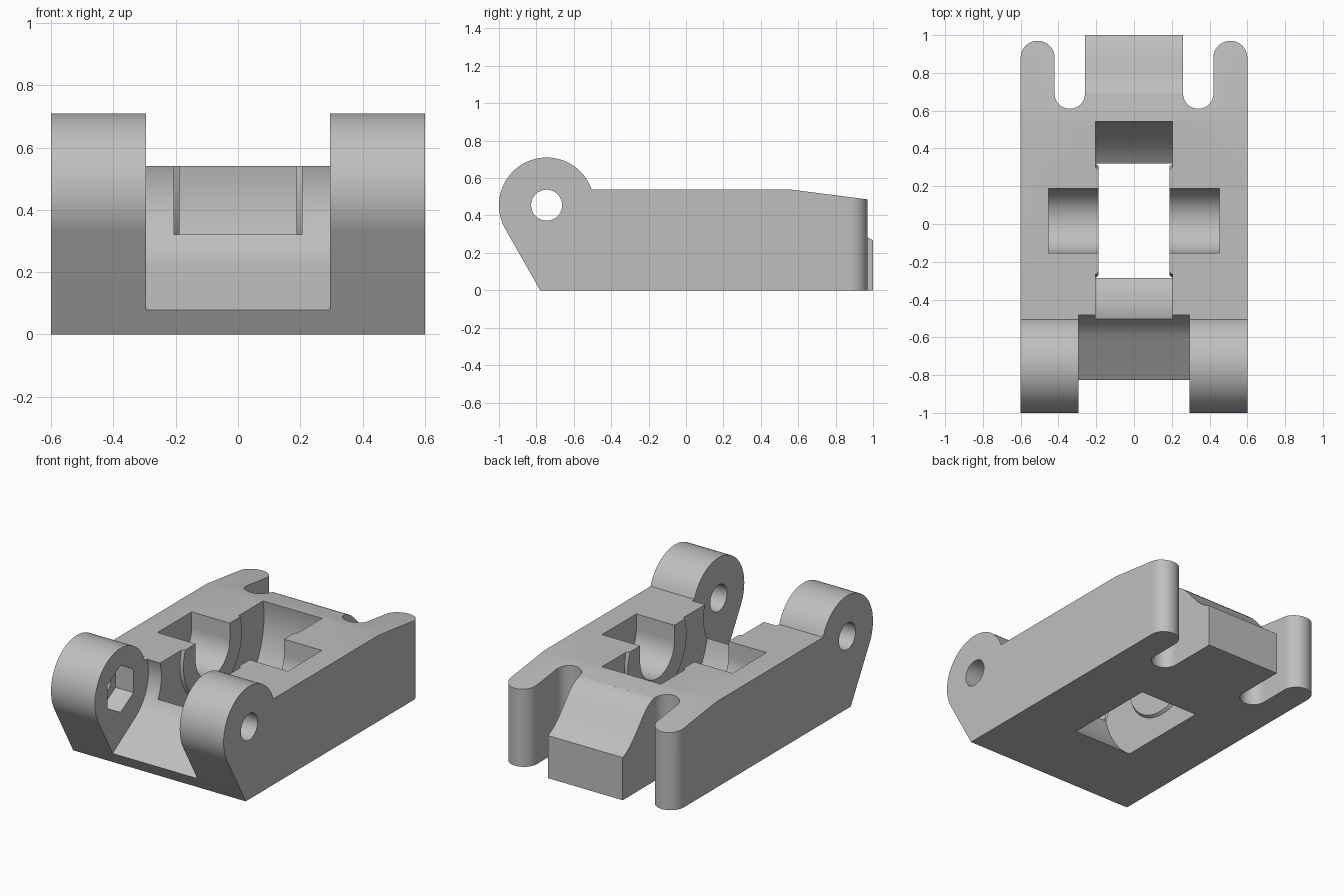
import bpy, bmesh, math
from mathutils import Vector

old = bpy.data.objects.get("Cube")
if old:
    bpy.data.objects.remove(old, do_unlink=True)

grey = bpy.data.materials.new("plain grey")
grey.use_nodes = True
colour = (0.52, 0.52, 0.52, 1)
grey.diffuse_color = colour
grey.node_tree.nodes["Principled BSDF"].inputs["Base Color"].default_value = colour


def arc(cx, cy, r, start, end, n=24):
    """Points on an arc, angles in degrees."""
    angles = [math.radians(start + (end - start) * i / n) for i in range(n + 1)]
    return [(cx + r * math.cos(a), cy + r * math.sin(a)) for a in angles]


def finish(name, bm):
    bmesh.ops.recalc_face_normals(bm, faces=bm.faces[:])
    mesh = bpy.data.meshes.new(name)
    bm.to_mesh(mesh)
    bm.free()
    mesh.materials.append(grey)
    obj = bpy.data.objects.new(name, mesh)
    bpy.context.collection.objects.link(obj)
    return obj


def prism(name, pts, axis, lo, hi):
    """Extrude a (y, z) profile along x, or an (x, y) outline along z."""
    bm = bmesh.new()
    side = axis == "x"
    verts = [bm.verts.new((lo, a, b) if side else (a, b, lo)) for a, b in pts]
    face = bm.faces.new(verts)
    new = bmesh.ops.extrude_face_region(bm, geom=[face])["geom"]
    move = Vector((hi - lo, 0, 0)) if side else Vector((0, 0, hi - lo))
    bmesh.ops.translate(bm, vec=move, verts=[v for v in new if isinstance(v, bmesh.types.BMVert)])
    return finish(name, bm)


def lathe_x(name, pts, cy, cz, n=96):
    """Spin an (x, radius) profile around an axis parallel to x."""
    bm = bmesh.new()
    rings = []
    for x, r in pts:
        rings.append([bm.verts.new((x, y, z)) for y, z in arc(cy, cz, r, 0, 360, n)[:-1]])
    for a, b in zip(rings, rings[1:]):
        for i in range(n):
            j = (i + 1) % n
            bm.faces.new((a[i], a[j], b[j], b[i]))
    bm.faces.new(rings[0])
    bm.faces.new(rings[-1])
    return finish(name, bm)


def combine(target, tool, operation="DIFFERENCE"):
    mod = target.modifiers.new("cut", "BOOLEAN")
    mod.operation = operation
    mod.solver = "EXACT"
    mod.object = tool
    bpy.context.view_layer.objects.active = target
    bpy.ops.object.modifier_apply(modifier=mod.name)
    bpy.data.objects.remove(tool, do_unlink=True)


LUG_Y, LUG_Z, LUG_R = -0.745, 0.455, 0.255
AXLE_Y, AXLE_Z = 0.017, 0.44

# Side profile: hinge lugs at the front, flat top sloping down at the back
top_angle = math.degrees(math.asin((0.54 - LUG_Z) / LUG_R))
profile = [(-0.78, 0), (1.05, 0), (1.05, 0.476), (0.55, 0.54)]
profile += arc(LUG_Y, LUG_Z, LUG_R, top_angle, 210, 48)
body = prism("hinged_block", profile, "x", -0.6, 0.6)

# Plan outline: two rounded prongs with slots on both sides of a tongue
half = [(0.6, -1.1)] + arc(0.51, 0.88, 0.09, 0, 180)
half += arc(0.34, 0.69, 0.08, 0, -180) + [(0.26, 1.0)]
outline = half + [(-x, y) for x, y in reversed(half)]
combine(body, prism("plan", outline, "z", -0.1, 0.9), "INTERSECT")

# Curved ramp on top of the tongue
ramp = [(0.69, 0.522), (0.72, 0.512), (0.75, 0.494), (0.78, 0.469), (0.81, 0.437),
        (0.85, 0.39), (0.89, 0.346), (0.93, 0.309), (0.965, 0.285), (1.0, 0.268)]
ramp += [(1.1, 0.268), (1.1, 0.8), (0.69, 0.8)]
combine(body, prism("tongue_ramp", ramp, "x", -0.261, 0.261))

# Notch between the lugs: round at the back, tangent slope at the front
notch_r, front_y, front_z = 0.277, -0.823, 0.08
dy, dz = LUG_Y - front_y, LUG_Z - front_z
slope = math.atan2(dz, dy) - math.asin(notch_r / math.hypot(dy, dz))
notch = arc(LUG_Y, LUG_Z, notch_r, math.degrees(slope) - 90, 90, 40)
notch += [(-1.2, LUG_Z + notch_r), (-1.2, front_z - (1.2 + front_y) * math.tan(slope))]
combine(body, prism("lug_notch", notch, "x", -0.295, 0.295))

# Wheel well, leaving a shallow round boss on each wall
well = [(-0.188, 0.29), (-0.205, 0.302), (-0.205, 0.534)]
well += [(-x, r) for x, r in reversed(well)]
combine(body, lathe_x("wheel_well", well, AXLE_Y, AXLE_Z))

# Axle trough, open at the top
trough = arc(AXLE_Y, AXLE_Z, 0.17, 180, 360, 32)
trough += [(AXLE_Y + 0.17, 0.8), (AXLE_Y - 0.17, 0.8)]
combine(body, prism("axle_trough", trough, "x", -0.453, 0.453))

# Bolt hole through both lugs, with a hexagonal nut pocket inside one
hole = arc(LUG_Y, LUG_Z, 0.083, 0, 360, 40)[:-1]
combine(body, prism("bolt_hole", hole, "x", -0.7, 0.7))
hexagon = arc(LUG_Y, LUG_Z, 0.148, 30, 390, 6)[:-1]
combine(body, prism("nut_pocket", hexagon, "x", -0.42, -0.25))

# Smooth curves, sharp edges
bpy.ops.object.select_all(action="DESELECT")
body.select_set(True)
bpy.context.view_layer.objects.active = body
bpy.ops.object.shade_smooth_by_angle(angle=math.radians(25))
